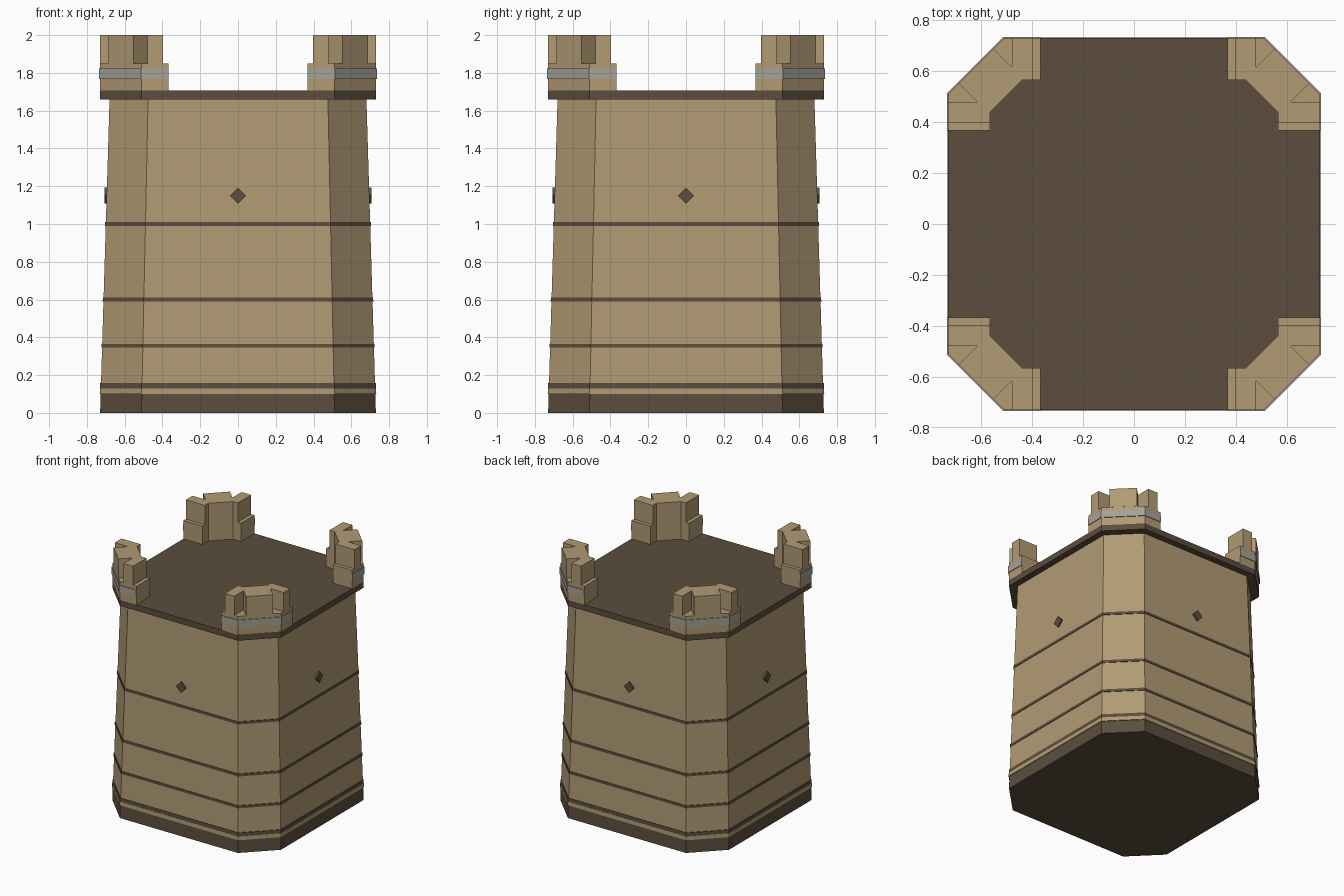
import bpy, bmesh, math
from mathutils import Matrix

cube = bpy.data.objects.get("Cube")
if cube:
    bpy.data.objects.remove(cube, do_unlink=True)


def material(name, rgb):
    m = bpy.data.materials.new(name)
    m.use_nodes = True
    m.diffuse_color = (*rgb, 1)
    m.node_tree.nodes["Principled BSDF"].inputs["Base Color"].default_value = (*rgb, 1)
    return m


STONE = material("sandstone", (0.44, 0.325, 0.175))
DARK = material("dark_timber", (0.104, 0.075, 0.047))
GREY = material("grey_trim", (0.38, 0.36, 0.31))


def loft(name, lower, upper, z0, z1, mat, turn=0):
    """Solid between two matching plan outlines, turned about z."""
    bm = bmesh.new()
    a = [bm.verts.new((x, y, z0)) for x, y in lower]
    b = [bm.verts.new((x, y, z1)) for x, y in upper]
    n = len(a)
    bm.faces.new(a)
    bm.faces.new(b)
    for i in range(n):
        j = (i + 1) % n
        bm.faces.new((a[i], a[j], b[j], b[i]))
    bmesh.ops.recalc_face_normals(bm, faces=bm.faces)
    bmesh.ops.rotate(bm, verts=bm.verts, matrix=Matrix.Rotation(turn, 3, 'Z'))
    me = bpy.data.meshes.new(name)
    bm.to_mesh(me)
    bm.free()
    me.materials.append(mat)
    ob = bpy.data.objects.new(name, me)
    bpy.context.collection.objects.link(ob)
    return ob


def octagon(half):
    """Square plan with cut corners."""
    c = half * 0.7
    pts = []
    for k in range(4):
        for x, y in ((half, -c), (half, c)):
            for _ in range(k):
                x, y = -y, x
            pts.append((x, y))
    return pts


def wall(z):
    return 0.73 - 0.05 * z / 1.66


def ring(name, z0, z1, mat, out=0.0):
    return loft(name, octagon(wall(z0) + out), octagon(wall(z1) + out), z0, z1, mat)


def symmetric(half_path):
    """Complete a plan outline by mirroring across the corner diagonal."""
    return half_path + [(y, x) for x, y in reversed(half_path)]


# Tapered body, plinth and bands
ring("plinth", 0, 0.1, DARK)
ring("walls", 0.1, 1.66, STONE)
ring("plinth_moulding", 0.1, 0.13, STONE, 0.005)
for i, (z0, z1) in enumerate(((0.13, 0.157), (0.345, 0.365), (0.59, 0.61), (0.99, 1.01))):
    ring(f"wall_band_{i + 1}", z0, z1, DARK, 0.004)

# Roof slab
loft("roof_slab", octagon(0.73), octagon(0.73), 1.66, 1.706, DARK)

# Corner turret outlines for the +x +y corner
inner = [(0.565, 0.44)]
base = symmetric([(0.44, 0.565), (0.368, 0.565), (0.368, 0.73), (0.51, 0.73)])
merlon = symmetric([(0.44, 0.565), (0.397, 0.565), (0.397, 0.73), (0.48, 0.73),
                    (0.48, 0.617), (0.552, 0.689)])
trim = [(0.368, 0.729), (0.368, 0.735), (0.513, 0.735), (0.735, 0.513),
        (0.735, 0.368), (0.729, 0.368), (0.729, 0.509), (0.509, 0.729)]
slit = [(0.69, -0.03), (0.708, -0.03), (0.708, 0.03), (0.69, 0.03)]

names = ("back_left", "back_right", "front_right", "front_left")
sides = ("left", "back", "right", "front")
for k in range(4):
    turn = k * math.pi / 2
    loft(f"turret_base_{names[k]}", base, base, 1.706, 1.85, STONE, turn)
    loft(f"turret_merlon_{names[k]}", merlon, merlon, 1.85, 2.0, STONE, turn)
    loft(f"turret_trim_{names[k]}", trim, trim, 1.768, 1.822, GREY, turn)

    # Diamond arrow slit in the middle of each wall
    ob = loft(f"diamond_slit_{sides[k]}", slit, slit, -0.03, 0.03, DARK)
    ob.data.transform(Matrix.Rotation(turn, 4, 'Z')
                      @ Matrix.Translation((0, 0, 1.15))
                      @ Matrix.Rotation(math.pi / 4, 4, 'X'))
